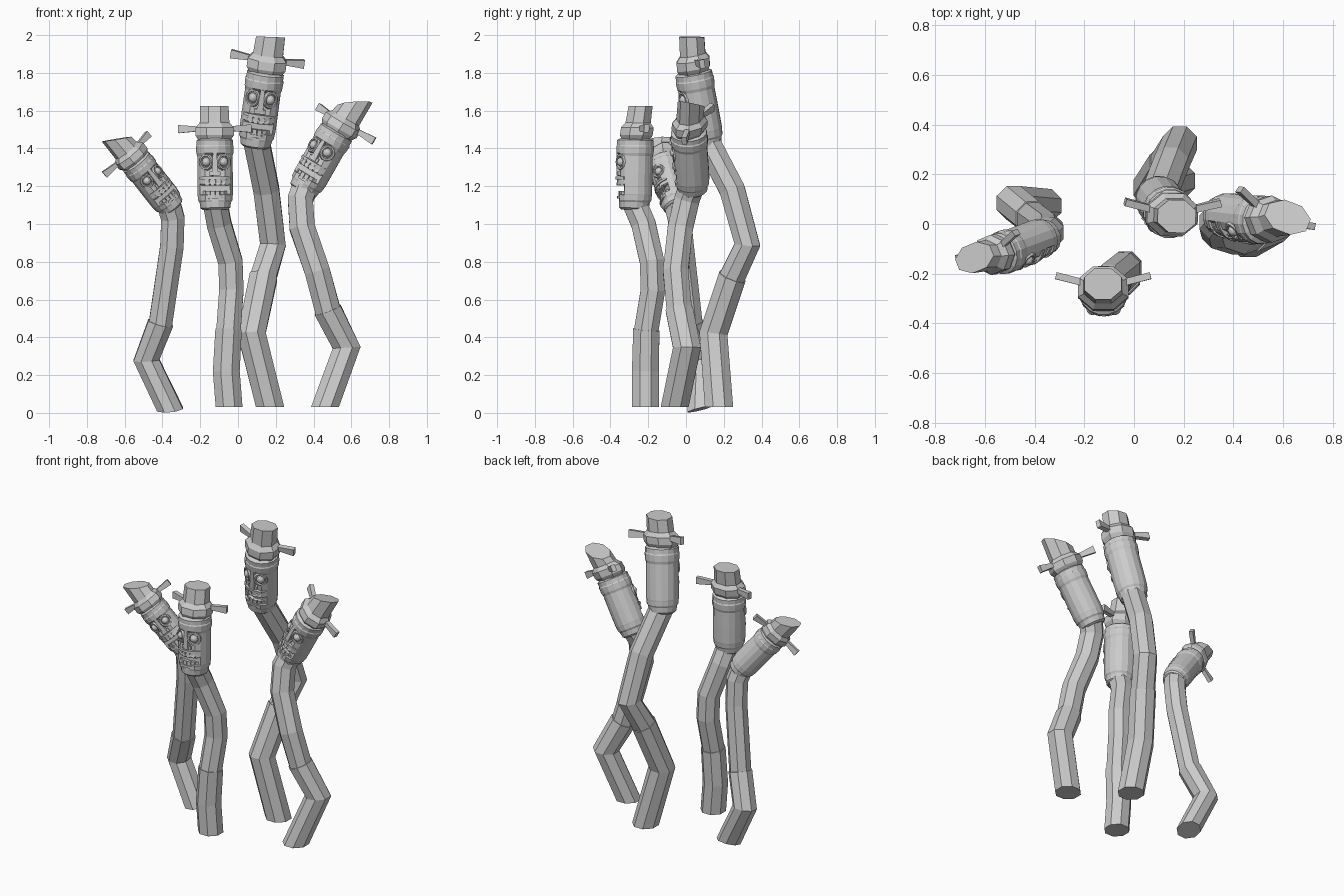
import bpy, bmesh
from math import sin, cos, pi, radians
from mathutils import Vector, Matrix

if "Cube" in bpy.data.objects:
    bpy.data.objects.remove(bpy.data.objects["Cube"])


def make(name, bm, mat=None):
    bmesh.ops.recalc_face_normals(bm, faces=bm.faces[:])
    if mat:
        bm.transform(mat)
    me = bpy.data.meshes.new(name)
    bm.to_mesh(me)
    bm.free()
    ob = bpy.data.objects.new(name, me)
    bpy.context.collection.objects.link(ob)
    return ob


def skin(bm, rings):
    # bridge successive vertex rings and cap both ends
    n = len(rings[0])
    for a, b in zip(rings, rings[1:]):
        for i in range(n):
            j = (i + 1) % n
            bm.faces.new((a[i], a[j], b[j], b[i]))
    bm.faces.new(rings[0][::-1])
    bm.faces.new(rings[-1])


def lathe(profile, n, front=lambda z: 1, shift=lambda z: 0, depth=1.0):
    # profile: (z, radius); front(z) flattens the face, shift(z) moves the ring back
    bm = bmesh.new()
    angles = [2 * pi * (i + .5) / n for i in range(n)]
    skin(bm, [[bm.verts.new((r * cos(a), max(r * sin(a) * depth, -front(z)) + shift(z), z))
               for a in angles] for z, r in profile])
    return bm


def tube(pts, radius, base_normal, n=8):
    # trunk mitred at each bend, stepping to a slimmer section at the third point
    bm = bmesh.new()
    rings = []
    for k, p in enumerate(pts):
        if k == 0:
            t = Vector(base_normal).normalized()
        elif k == len(pts) - 1:
            t = (p - pts[k - 1]).normalized()
        else:
            t = ((p - pts[k - 1]).normalized() + (pts[k + 1] - p).normalized()).normalized()
        u = (Vector((1, 0, 0)) - t * t.x).normalized()
        v = t.cross(u)
        slim = radius * .91
        for r in ([radius] if k < 2 else [radius * .98, slim] if k == 2 else [slim]):
            rings.append([bm.verts.new(p + r * (u * cos(a) + v * sin(a)))
                          for a in (2 * pi * (i + .5) / n for i in range(n))])
    skin(bm, rings)
    return bm


def add_box(bm, size, mat, taper=1.0):
    for v in bmesh.ops.create_cube(bm, size=1)['verts']:
        if v.co.z > 0:
            v.co.x *= taper
        v.co = mat @ Vector([c * s for c, s in zip(v.co, size)])


def on_face(deg, r, z):
    # frame on the front of the head, turned around its axis
    return Matrix.Rotation(radians(deg), 4, 'Z') @ Matrix.Translation((0, -r, z))


def face_depth(z):
    if .07 < z < .124:
        return .055      # open mouth
    if z < .07:
        return .08       # receding jaw
    return .075 if .16 < z < .28 else 1


def build_head(tag, mat, tilt):
    # head with open mouth, neck rim and brow band
    make(tag + "_head", lathe([
        (-.01, .068), (0, .08), (.03, .085), (.04, .092), (.068, .095), (.072, .096),
        (.122, .096), (.126, .096), (.165, .096), (.275, .095), (.29, .1),
        (.325, .102), (.332, .098), (.358, .098), (.368, .08)], 16, face_depth), mat)
    # eyes: raised ring and bulging ball
    bm = bmesh.new()
    for s in (-1, 1):
        frame = on_face(s * 32, .084, .242) @ Matrix.Rotation(pi / 2, 4, 'X')
        grid = [[bm.verts.new(frame @ Vector((
            (.034 + .009 * cos(b)) * cos(a), (.037 + .009 * cos(b)) * sin(a), .014 * sin(b))))
            for b in (pi * j / 3 for j in range(6))] for a in (pi * i / 7 for i in range(14))]
        for i in range(14):
            for j in range(6):
                k, m = (i + 1) % 14, (j + 1) % 6
                bm.faces.new((grid[i][j], grid[k][j], grid[k][m], grid[i][m]))
        bmesh.ops.create_uvsphere(bm, u_segments=12, v_segments=8, radius=.025, matrix=frame)
    make(tag + "_eyes", bm, mat)
    # nose and nostrils
    bm = bmesh.new()
    add_box(bm, (.034, .034, .125), on_face(0, .08, .232), .6)
    for s in (-1, 1):
        add_box(bm, (.018, .022, .022), on_face(s * 13, .082, .18))
    make(tag + "_nose", bm, mat)
    # lips and teeth wrapped around the face
    lips, teeth = bmesh.new(), bmesh.new()
    for i in range(6):
        d = -45 + 18 * i
        for s in (-1, 1):
            r = .084 + s * .005
            add_box(lips, (.034, .021, .015), on_face(d, r, .106 + s * .051))
            add_box(teeth, (.022, .021, .032), on_face(d, r - .006, .103 + s * .031))
    make(tag + "_lips", lips, mat)
    make(tag + "_teeth", teeth, mat)
    # octagonal cap with a narrower crown, leaning back, its top cut at a slant
    cap = lathe([(.35, .085), (.385, .11), (.425, .11), (.45, .085), (.54, .081)],
                8, shift=lambda z: (z - .35) * .13, depth=.85)
    for v in cap.verts:
        if v.co.z > .5:
            v.co.z += tilt[0] * v.co.x + tilt[1] * v.co.y
    make(tag + "_cap", cap, mat)
    # flared side wings, swept back
    bm = bmesh.new()
    for s in (-1, 1):
        turn = (Matrix.Translation((s * .135, .045, .42)) @ Matrix.Rotation(s * .25, 4, 'Z')
                @ Matrix.Rotation(s * pi / 2, 4, 'Y'))
        add_box(bm, (.024, .028, .115), turn, 1.8)
    make(tag + "_wings", bm, mat)


def totem(tag, bends, radius, low, high, yaw, tilt=(0, 0), width=1, base_normal=(0, 0, 1)):
    # bent trunk running up into the neck, then the head along low-high
    low, high = Vector(low), Vector(high)
    z = (high - low).normalized()
    pts = [Vector(p) for p in bends] + [low + z * .03]
    make(tag + "_trunk", tube(pts, radius, base_normal))
    side = Vector((cos(radians(yaw)), sin(radians(yaw)), 0))
    x = (side - z * side.dot(z)).normalized()
    rot = Matrix((x, z.cross(x), z)).transposed().to_4x4()
    size = (high - low).length / .54
    scale = Matrix.Diagonal((size * width, size * width, size, 1))
    build_head(tag, Matrix.Translation(low) @ rot @ scale, tilt)


totem("left", [(-.36, .075, .02), (-.485, .085, .28), (-.41, .025, .475), (-.35, -.02, .88),
               (-.345, -.035, 1.03)],
      .074, (-.35, -.05, 1.09), (-.635, -.155, 1.45), 22, (-.6, 0), 1, (-.1, -.25, 1))
totem("front", [(-.047, -.215, .03), (-.062, -.215, .22), (-.05, -.21, .44),
                (-.035, -.175, .65), (-.04, -.18, .8), (-.1, -.225, 1)],
      .077, (-.12, -.275, 1.085), (-.125, -.265, 1.625), 0)
totem("tall", [(.17, .175, .03), (.072, .145, .42), (.135, .245, .72), (.185, .325, .89),
               (.15, .245, 1.18)],
      .081, (.092, .11, 1.42), (.172, .005, 1.99), -2, (.1, -.18), .94)
totem("right", [(.46, -.06, .03), (.575, .005, .345), (.475, -.035, .545), (.42, -.055, .75),
                (.34, -.03, .98), (.33, .005, 1.13)],
      .08, (.345, .035, 1.18), (.61, .005, 1.64), -22, (.7, 0))
